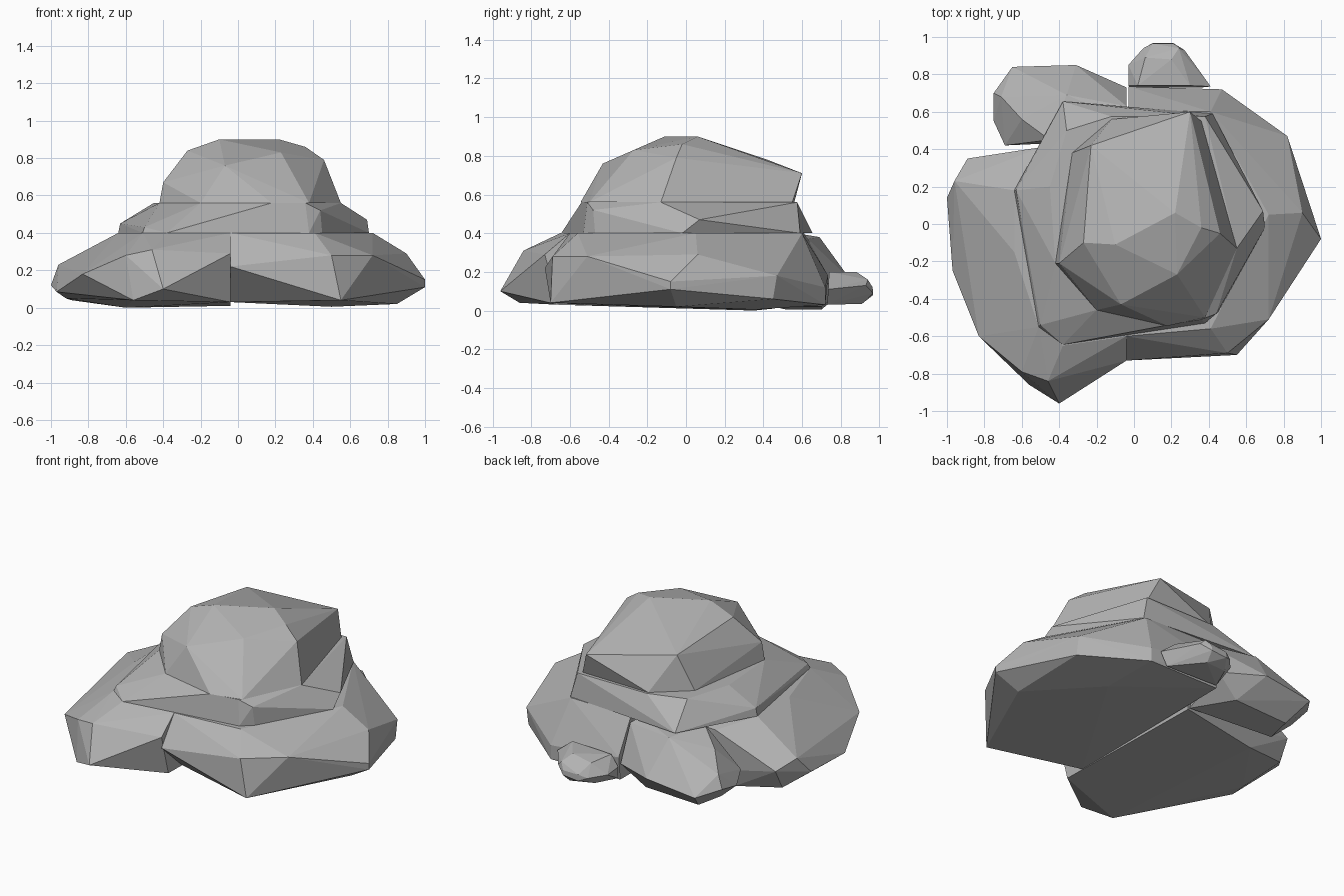
import bpy, bmesh, math

stone = bpy.data.materials.new("grey stone")
stone.diffuse_color = (0.45, 0.45, 0.45, 1)


def boulder(name, corners):
    """Flat-faceted stone: the convex hull of a few corner points."""
    bm = bmesh.new()
    for c in corners:
        bm.verts.new(c)
    res = bmesh.ops.convex_hull(bm, input=bm.verts[:])
    junk = {v for v in res["geom_interior"] + res["geom_unused"]
            if isinstance(v, bmesh.types.BMVert)}
    bmesh.ops.delete(bm, geom=list(junk), context='VERTS')
    bmesh.ops.dissolve_limit(bm, angle_limit=math.radians(2),
                             verts=bm.verts[:], edges=bm.edges[:])
    bmesh.ops.recalc_face_normals(bm, faces=bm.faces[:])
    me = bpy.data.meshes.new(name)
    bm.to_mesh(me)
    bm.free()
    me.materials.append(stone)
    ob = bpy.data.objects.new(name, me)
    bpy.context.collection.objects.link(ob)
    return ob


# Large base stone on the left, cut flat along x = -0.04
boulder("base_stone_left", [
    (-.92, -.10, .05), (-.89, .28, .04), (-.60, .35, .0), (-.04, .45, .01), (-.04, -.66, .03),
    (-.56, -.86, .04), (-.97, -.25, .085), (-1.0, .14, .12), (-.40, -.96, .10), (-.83, -.60, .18),
    (-.96, .23, .23), (-.89, .35, .17), (-.60, -.79, .28), (-.46, -.84, .31), (-.04, -.73, .29),
    (-.64, -.15, .40), (-.64, .18, .40), (-.51, -.55, .40), (-.38, -.65, .40), (-.04, -.60, .40),
    (-.50, .41, .36), (-.04, .45, .40)])

# Large base stone on the right
boulder("base_stone_right", [
    (-.04, -.52, .03), (.55, -.70, .04), (.85, -.05, .02), (.50, .36, .005), (-.03, .72, .03),
    (.47, .72, .03), (.82, .45, .06), (-.04, -.73, .22), (1.0, -.08, .11), (1.0, -.08, .15),
    (.50, -.69, .28), (.72, -.51, .28), (.90, .06, .29), (.82, .47, .18), (.47, .72, .12),
    (-.03, .735, .18), (-.04, -.60, .40), (.41, -.56, .40), (.72, .05, .40), (.41, .60, .40),
    (-.03, .61, .40)])

# Stone at the back left
boulder("back_stone", [
    (-.62, .52, .005), (-.58, .70, .005), (-.20, .70, .02), (-.05, .45, .02), (-.69, .42, .16),
    (-.75, .55, .12), (-.75, .70, .15), (-.71, .68, .23), (-.65, .84, .12), (-.31, .85, .16),
    (-.04, .73, .14), (-.04, .63, .37), (-.36, .69, .38), (-.60, .56, .32), (-.45, .45, .40),
    (-.08, .57, .40)])

# Small pebble at the back
boulder("back_pebble", [
    (-.02, .73, .04), (.36, .73, .03), (.20, .91, .035), (.04, .88, .05), (-.03, .74, .12),
    (-.03, .85, .11), (.05, .94, .10), (.10, .967, .08), (.21, .967, .09), (.10, .965, .12),
    (.21, .965, .12), (.27, .93, .13), (.41, .735, .11), (.06, .89, .18), (.24, .94, .16),
    (.02, .74, .19), (.20, .88, .20), (.30, .74, .20)])

# Flat middle slab
boulder("middle_slab", [
    (-.64, .18, .40), (-.38, .655, .40), (.42, .59, .40), (.70, -.02, .40), (.45, -.47, .40),
    (.38, -.53, .40), (-.38, -.645, .40), (-.51, -.55, .40), (-.63, .18, .45), (.69, .07, .47),
    (.44, -.48, .52), (-.50, -.54, .43), (-.45, .20, .56), (-.36, .50, .56), (-.12, .575, .56),
    (.38, .575, .56), (.55, -.13, .56), (.36, -.51, .56), (.18, -.54, .56), (-.20, -.46, .56),
    (-.42, -.21, .56)])

# Rounded stone on top
boulder("top_stone", [
    (-.42, -.21, .56), (-.20, -.46, .56), (.18, -.545, .56), (.38, -.50, .56), (.55, -.13, .56),
    (.36, .55, .56), (-.12, .56, .56), (-.33, .38, .56), (-.40, -.21, .67), (-.07, -.43, .76),
    (.23, -.27, .83), (.46, -.05, .79), (.30, .60, .71), (-.23, .42, .78), (-.27, -.10, .84),
    (-.10, -.11, .90), (.22, .06, .90), (.36, -.02, .86)])
